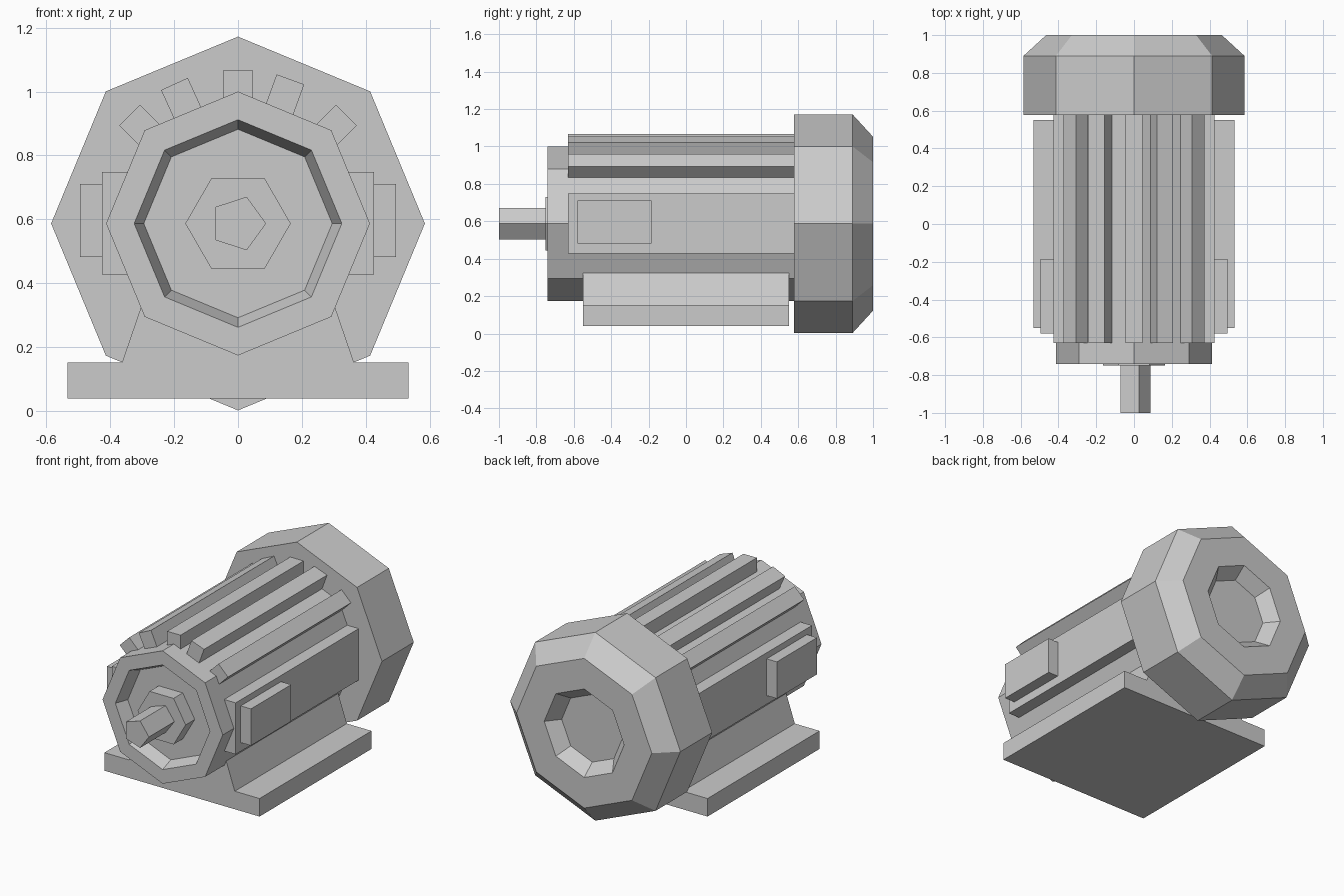
import bpy, bmesh
from math import sin, cos, radians, tau

if "Cube" in bpy.data.objects:
    bpy.data.objects.remove(bpy.data.objects["Cube"])

AXIS_Z = 0.587


def finish(name, bm):
    bmesh.ops.recalc_face_normals(bm, faces=bm.faces[:])
    mesh = bpy.data.meshes.new(name)
    bm.to_mesh(mesh)
    bm.free()
    obj = bpy.data.objects.new(name, mesh)
    bpy.context.collection.objects.link(obj)
    return obj


def turned(name, sides, profile):
    """Faceted solid along y through the motor axis; profile is (radius, y), ends capped."""
    bm = bmesh.new()
    rings = [[bm.verts.new((r * cos(tau * i / sides), y, AXIS_Z + r * sin(tau * i / sides)))
              for i in range(sides)] for r, y in profile]
    for a, b in zip(rings, rings[1:]):
        for i in range(sides):
            j = (i + 1) % sides
            bm.faces.new((a[i], a[j], b[j], b[i]))
    bm.faces.new(rings[0])
    bm.faces.new(rings[-1])
    return finish(name, bm)


def extruded(name, outline, y0, y1):
    """Solid from an (x, z) outline swept along y."""
    bm = bmesh.new()
    face = bm.faces.new([bm.verts.new((x, y0, z)) for x, z in outline])
    out = bmesh.ops.extrude_face_region(bm, geom=[face])
    verts = [v for v in out["geom"] if isinstance(v, bmesh.types.BMVert)]
    bmesh.ops.translate(bm, verts=verts, vec=(0, y1 - y0, 0))
    # the extrude keeps the starting face as the front cap
    return finish(name, bm)


def box_outline(x0, x1, z0, z1):
    return [(x0, z0), (x1, z0), (x1, z1), (x0, z1)]


# Octagonal housing with a dished front
turned("motor_housing", 8, [(0.295, -0.66), (0.325, -0.74), (0.413, -0.74), (0.413, 0.60)])

# Fan cover with chamfered rim and recessed back
turned("fan_cover", 8, [(0.585, 0.578), (0.585, 0.89), (0.465, 1.0),
                        (0.275, 1.0), (0.21, 0.92)])

# Bearing boss and output shaft
turned("bearing_boss", 6, [(0.165, -0.75), (0.165, -0.64)])
turned("output_shaft", 5, [(0.088, -1.0), (0.088, -0.70)])

# Cooling fins fanned over the top
for n, deg in enumerate((45, 70, 90, 114.5, 135)):
    a = radians(deg)
    outline = [(r * cos(a) - t * sin(a), AXIS_Z + r * sin(a) + t * cos(a))
               for r, t in ((0.36, -0.046), (0.48, -0.046), (0.48, 0.046), (0.36, 0.046))]
    extruded(f"cooling_fin_{n + 1}", outline, -0.63, 0.60)

# Side panels and terminal boxes
for side, s in (("right", 1), ("left", -1)):
    extruded(f"side_panel_{side}", box_outline(s * 0.28, s * 0.425, 0.428, 0.748), -0.63, 0.60)
    extruded(f"terminal_box_{side}", box_outline(s * 0.40, s * 0.495, 0.482, 0.71), -0.58, -0.185)

# Mounting foot: flat plate with tapered pedestal
half = [(0.533, 0.04), (0.533, 0.152), (0.363, 0.152), (0.29, 0.365)]
extruded("mounting_foot", half + [(-x, z) for x, z in reversed(half)], -0.55, 0.55)
